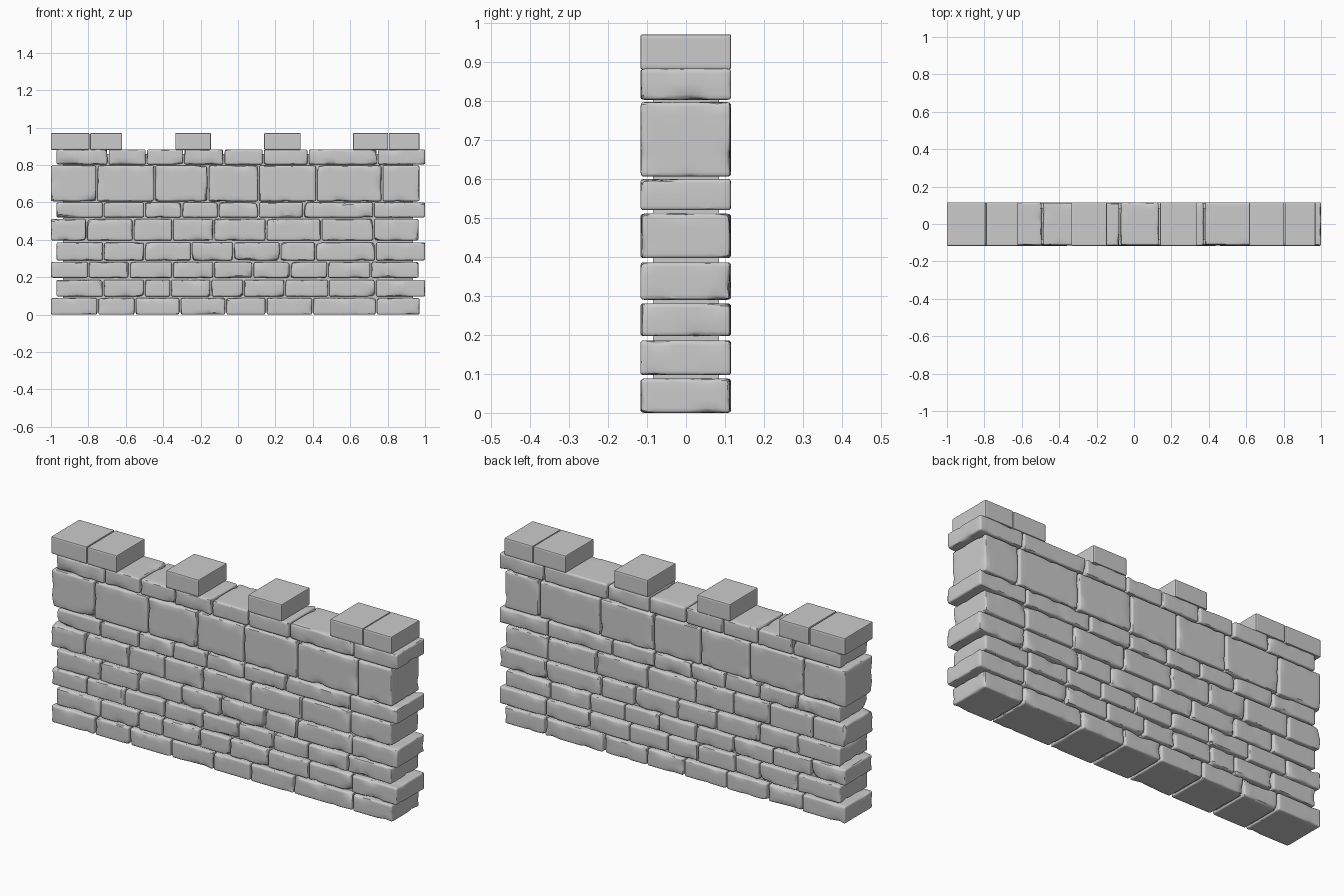
import bpy, bmesh, random, math
from mathutils import Vector, noise

if "Cube" in bpy.data.objects:
    bpy.data.objects.remove(bpy.data.objects["Cube"])

random.seed(4)
Y0, Y1 = -0.117, 0.116      # wall front and back


def cuts(a, b):
    """Grid lines: tight near the edges, wider inside."""
    lines = [a + 0.005, a + 0.012, b - 0.012, b - 0.005]
    n = max(2, round((b - a - 0.024) / 0.024))
    return lines + [a + 0.012 + (b - a - 0.024) * i / n for i in range(1, n)]


def stone(bm, lo, hi, wear):
    """Box with worn, unevenly rounded edges."""
    part = bmesh.new()
    bmesh.ops.create_cube(part, size=1)
    lo, hi = Vector(lo), Vector(hi)
    mid, half = (lo + hi) / 2, (hi - lo) / 2
    for v in part.verts:
        v.co = Vector([mid[i] + 2 * v.co[i] * half[i] for i in range(3)])
    for i in range(3):
        normal = Vector((0, 0, 0))
        normal[i] = 1
        for c in cuts(lo[i], hi[i]):
            point = mid.copy()
            point[i] = c
            bmesh.ops.bisect_plane(part, geom=part.verts[:] + part.edges[:] + part.faces[:],
                                   plane_co=point, plane_no=normal)
    seed = Vector([random.uniform(-50, 50) for _ in range(3)])
    for v in part.verts:
        chip = max(0, noise.noise(v.co * 17 + seed) - 0.05)
        r = 0.005 + wear * (0.003 + 0.035 * chip)
        r = min(r, 0.028)
        inner = Vector([max(lo[i] + r, min(hi[i] - r, v.co[i])) for i in range(3)])
        d = v.co - inner
        if d.length > 1e-6:
            v.co = inner + d.normalized() * r
    mesh = bpy.data.meshes.new("stone_part")
    part.to_mesh(mesh)
    part.free()
    bm.from_mesh(mesh)
    bpy.data.meshes.remove(mesh)


def finish(bm, name):
    mesh = bpy.data.meshes.new(name)
    bm.to_mesh(mesh)
    bm.free()
    obj = bpy.data.objects.new(name, mesh)
    bpy.context.collection.objects.link(obj)
    bpy.ops.object.select_all(action='DESELECT')
    obj.select_set(True)
    bpy.context.view_layer.objects.active = obj
    bpy.ops.object.shade_smooth_by_angle(angle=math.radians(30))


# Courses: bottom, top, then vertical joints from left to right
courses = [
    (0.0, 0.088, [-1, -.75, -.55, -.31, -.065, .15, .40, .74, .97]),
    (0.097, 0.186, [-.97, -.72, -.50, -.36, -.145, .03, .25, .485, .735, 1]),
    (0.197, 0.281, [-1, -.80, -.58, -.35, -.13, .08, .28, .48, .71, .965]),
    (0.290, 0.386, [-.97, -.72, -.50, -.25, -.025, .225, .415, .735, 1]),
    (0.397, 0.511, [-1, -.81, -.56, -.35, -.13, .15, .445, .725, .965]),
    (0.520, 0.600, [-.97, -.72, -.50, -.30, -.105, .11, .35, .725, 1]),
    (0.606, 0.797, [-1, -.755, -.445, -.16, .11, .42, .77, .97]),
    (0.803, 0.883, [-.97, -.695, -.49, -.29, -.075, .135, .375, .745, 1]),
]
for n, (z0, z1, xs) in enumerate(courses, 1):
    bm = bmesh.new()
    for i, (a, b) in enumerate(zip(xs, xs[1:])):
        a += 0.004 if i else 0
        b -= 0.004 if i < len(xs) - 2 else 0
        j, k = random.uniform(0, 0.004), random.uniform(0, 0.004)
        stone(bm, (a, Y0 + j, z0), (b, Y1 - k, z1), 1)
    finish(bm, f"stone_course_{n}")

# Crenellation blocks on top, cleaner edges
bm = bmesh.new()
for a, b in [(-1, -.795), (-.79, -.62), (-.335, -.145), (.14, .335), (.615, .803), (.806, .97)]:
    stone(bm, (a, Y0, 0.881), (b, Y1, 0.971), 0)
finish(bm, "battlement_blocks")

# Recessed mortar core filling the joints
bm = bmesh.new()
bmesh.ops.create_cube(bm, size=1)
for v in bm.verts:
    v.co = Vector((v.co.x * 1.87, v.co.y * 0.17, 0.435 + v.co.z * 0.85))
finish(bm, "mortar_core")
